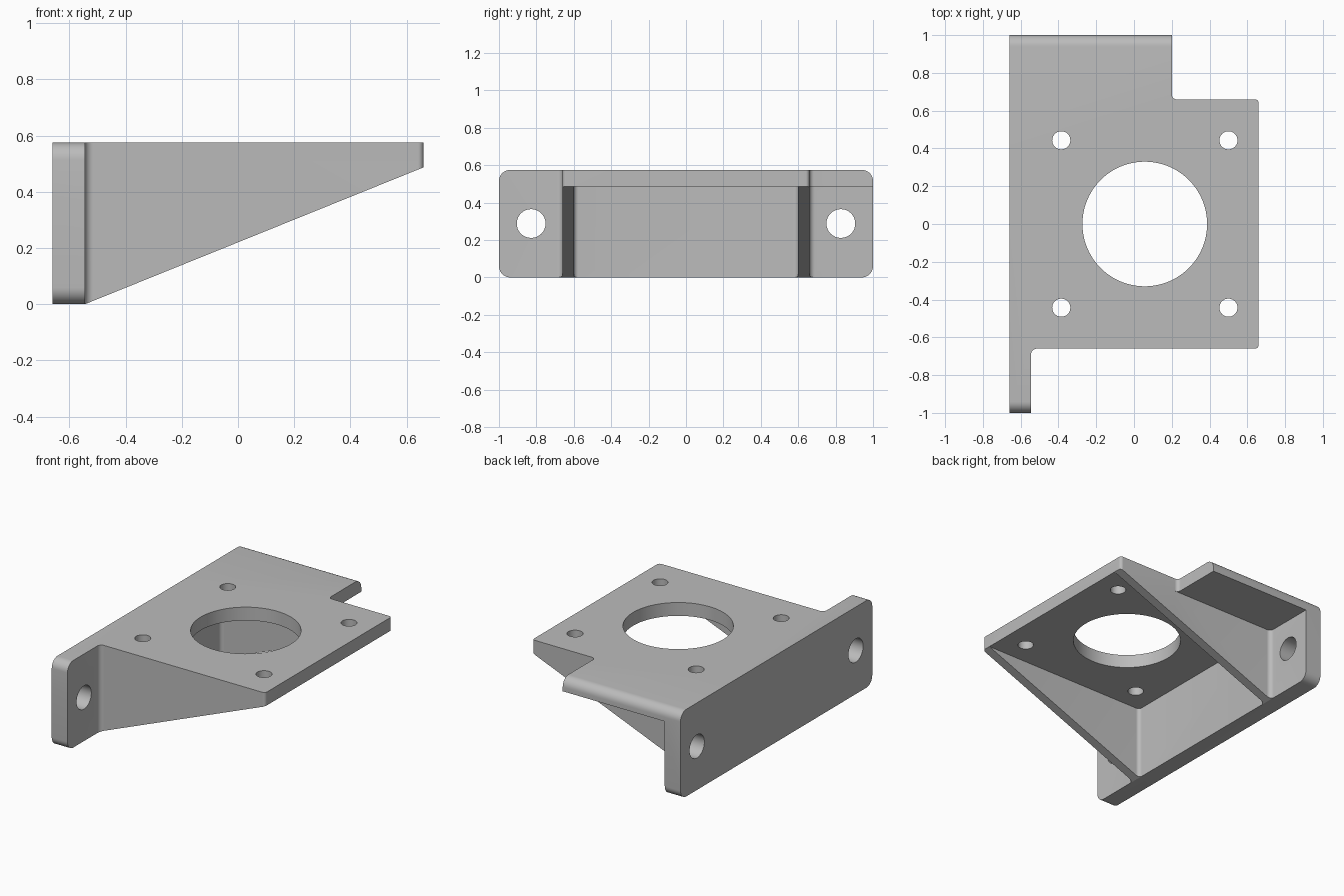
import bpy, bmesh
from math import tan, pi
from mathutils import Vector

cube = bpy.data.objects.get("Cube")
if cube:
    bpy.data.objects.remove(cube, do_unlink=True)

# Main dimensions
XB, XI, XF = -0.66, -0.545, 0.66   # wall back, wall inside, plate front edge
YW, YG, YP = 1.0, 0.66, 0.60       # wall end, gusset outside, gusset inside
TOP, UNDER = 0.575, 0.487          # plate top and underside
FAR = 1.5                          # overshoot for cutters


def round_corners(corners, steps=8):
    """Turn (u, v, radius) corners into an outline with rounded corners."""
    outline = []
    for i, (u, v, r) in enumerate(corners):
        p = Vector((u, v))
        if r == 0:
            outline.append(p)
            continue
        a = (Vector(corners[i - 1][:2]) - p).normalized()
        b = (Vector(corners[(i + 1) % len(corners)][:2]) - p).normalized()
        reach = r / tan(a.angle(b) / 2)
        centre = p + (a + b).normalized() * (r * r + reach * reach) ** 0.5
        start = p + a * reach - centre
        end = p + b * reach - centre
        for k in range(steps + 1):
            outline.append(centre + start.slerp(end, k / steps).normalized() * r)
    return outline


def prism(name, corners, low, high, axis):
    """Extrude a rounded outline from low to high along x, y or z."""
    place = {"x": lambda u, v, w: (w, u, v),
             "y": lambda u, v, w: (u, w, v),
             "z": lambda u, v, w: (u, v, w)}[axis]
    outline = round_corners(corners)
    bm = bmesh.new()
    ends = [[bm.verts.new(place(p.x, p.y, w)) for p in outline] for w in (low, high)]
    for ring in ends:
        bm.faces.new(ring)
    for i in range(len(outline)):
        bm.faces.new((ends[0][i - 1], ends[0][i], ends[1][i], ends[1][i - 1]))
    bmesh.ops.recalc_face_normals(bm, faces=bm.faces)
    mesh = bpy.data.meshes.new(name)
    bm.to_mesh(mesh)
    bm.free()
    obj = bpy.data.objects.new(name, mesh)
    bpy.context.collection.objects.link(obj)
    return obj


def drill(name, location, radius, axis, sides=32):
    turn = (0, pi / 2, 0) if axis == "x" else (0, 0, 0)
    bpy.ops.mesh.primitive_cylinder_add(vertices=sides, radius=radius, depth=0.6,
                                        location=location, rotation=turn)
    obj = bpy.context.object
    obj.name = name
    return obj


def combine(target, tool, operation="DIFFERENCE"):
    tool.hide_render = True
    mod = target.modifiers.new(tool.name, "BOOLEAN")
    mod.operation, mod.object, mod.solver = operation, tool, "EXACT"
    bpy.context.view_layer.objects.active = target
    bpy.ops.object.modifier_apply(modifier=mod.name)
    bpy.data.objects.remove(tool, do_unlink=True)


# Bracket body: plan outline of wall, plate and side tab
bracket = prism("motor_bracket", [
    (XB, -YW, 0), (XI, -YW, 0), (XI, -YG, 0.03), (XF, -YG, 0.02),
    (XF, YG, 0.02), (0.2, YG, 0.025), (0.2, YW, 0), (XB, YW, 0)], 0, TOP, "z")

# Rounded ends of the wall and tab
combine(bracket, prism("end_rounding", [
    (-YW, 0, 0.06), (YW, 0, 0.06), (YW, TOP, 0.06), (-YW, TOP, 0.06)],
    -FAR, FAR, "x"), "INTERSECT")

# Sloping lower edge of the gussets
combine(bracket, prism("slope_cutter", [
    (XI, 0, 0), (XF, UNDER, 0), (FAR, UNDER, 0), (FAR, -FAR, 0), (XI, -FAR, 0)],
    -FAR, FAR, "y"))

# Pocket between the gussets
combine(bracket, prism("pocket_cutter", [
    (XI, -YP, 0.025), (FAR, -YP, 0), (FAR, YP, 0), (XI, YP, 0.025)],
    -FAR, UNDER, "z"))

# Space below the side tab
combine(bracket, prism("tab_cutter", [
    (XI, YG, 0.03), (FAR, YG, 0), (FAR, FAR, 0), (XI, FAR, 0)],
    -FAR, UNDER, "z"))

# Central opening, four plate holes and two wall holes
combine(bracket, drill("centre_hole", (0.057, 0, TOP), 0.33, "z", 96))
for x in (-0.385, 0.5):
    for y in (-0.443, 0.443):
        combine(bracket, drill("plate_hole", (x, y, TOP), 0.048, "z"))
for y in (-0.828, 0.828):
    combine(bracket, drill("wall_hole", (XB, y, 0.288), 0.077, "x"))

# Grey material and shading
grey = bpy.data.materials.new("plain_grey")
grey.use_nodes = True
grey.diffuse_color = (0.5, 0.5, 0.5, 1)
grey.node_tree.nodes["Principled BSDF"].inputs["Base Color"].default_value = (0.5, 0.5, 0.5, 1)
bracket.data.materials.clear()
bracket.data.materials.append(grey)

bpy.ops.object.select_all(action="DESELECT")
bracket.select_set(True)
bpy.context.view_layer.objects.active = bracket
bpy.ops.object.shade_smooth_by_angle()
